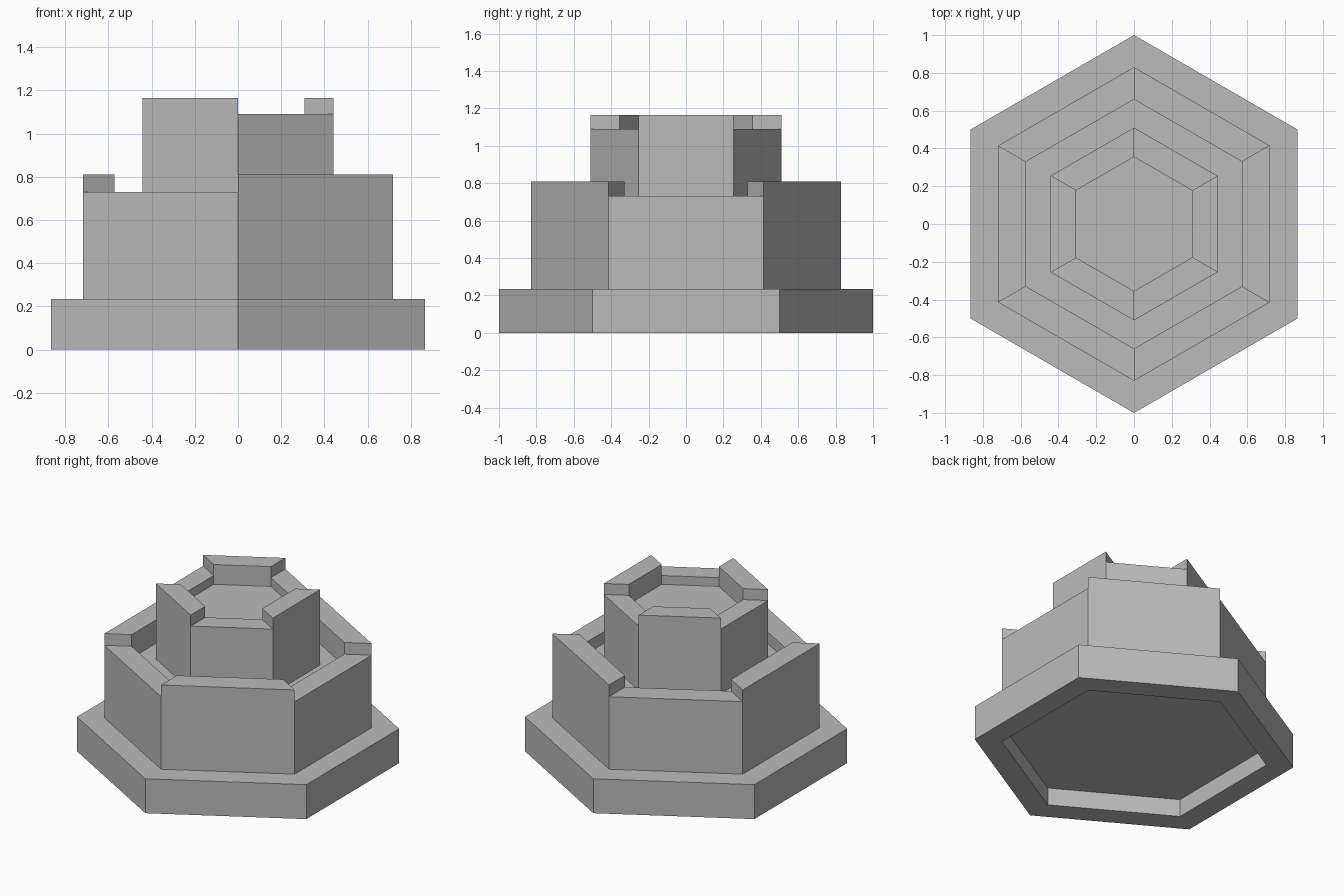
import bpy
import bmesh
from math import cos, sin, radians

SIDES = 6

cube = bpy.data.objects.get("Cube")
if cube:
    bpy.data.objects.remove(cube, do_unlink=True)

stone = bpy.data.materials.new("grey_stone")
stone.use_nodes = True
grey = (0.5, 0.5, 0.5, 1.0)
stone.diffuse_color = grey
stone.node_tree.nodes["Principled BSDF"].inputs["Base Color"].default_value = grey


def hex_tier(name, profile, rim=None, raised=0, step=0.0):
    """Sweep (radius, height) points round six sides and cap both ends.
    Every second panel of profile band `rim` is raised by `step`."""
    bm = bmesh.new()
    rings = []
    for r, z in profile:
        angles = [radians(30 + 60 * k) for k in range(SIDES)]
        rings.append([bm.verts.new((r * cos(a), r * sin(a), z)) for a in angles])

    raise_faces = []
    for band, (low, high) in enumerate(zip(rings, rings[1:])):
        for k in range(SIDES):
            n = (k + 1) % SIDES
            face = bm.faces.new((low[k], low[n], high[n], high[k]))
            if band == rim and k % 2 == raised:
                raise_faces.append(face)
    bm.faces.new(rings[0][::-1])
    bm.faces.new(rings[-1])
    bmesh.ops.recalc_face_normals(bm, faces=bm.faces[:])

    # Alternate wall tops rise with mitred ends
    if raise_faces:
        tops = bmesh.ops.extrude_discrete_faces(bm, faces=raise_faces)["faces"]
        verts = list({v for f in tops for v in f.verts})
        bmesh.ops.translate(bm, verts=verts, vec=(0, 0, step))
        bmesh.ops.dissolve_limit(bm, angle_limit=radians(1),
                                 verts=bm.verts[:], edges=bm.edges[:])
    bmesh.ops.recalc_face_normals(bm, faces=bm.faces[:])

    mesh = bpy.data.meshes.new(name)
    bm.to_mesh(mesh)
    bm.free()
    mesh.materials.append(stone)
    obj = bpy.data.objects.new(name, mesh)
    bpy.context.collection.objects.link(obj)
    return obj


# Plinth with a recess underneath
hex_tier("base_plinth", [(0.83, 0.12), (0.83, 0), (1, 0), (1, 0.235)])

# Lower wall round a sunken walkway
hex_tier("lower_wall", [(0.83, 0.2), (0.83, 0.73), (0.66, 0.73), (0.66, 0.65)],
         rim=1, raised=0, step=0.08)

# Central tower with a sunken roof
hex_tier("central_tower", [(0.51, 0.6), (0.51, 1.09), (0.355, 1.09), (0.355, 1.03)],
         rim=1, raised=1, step=0.075)
